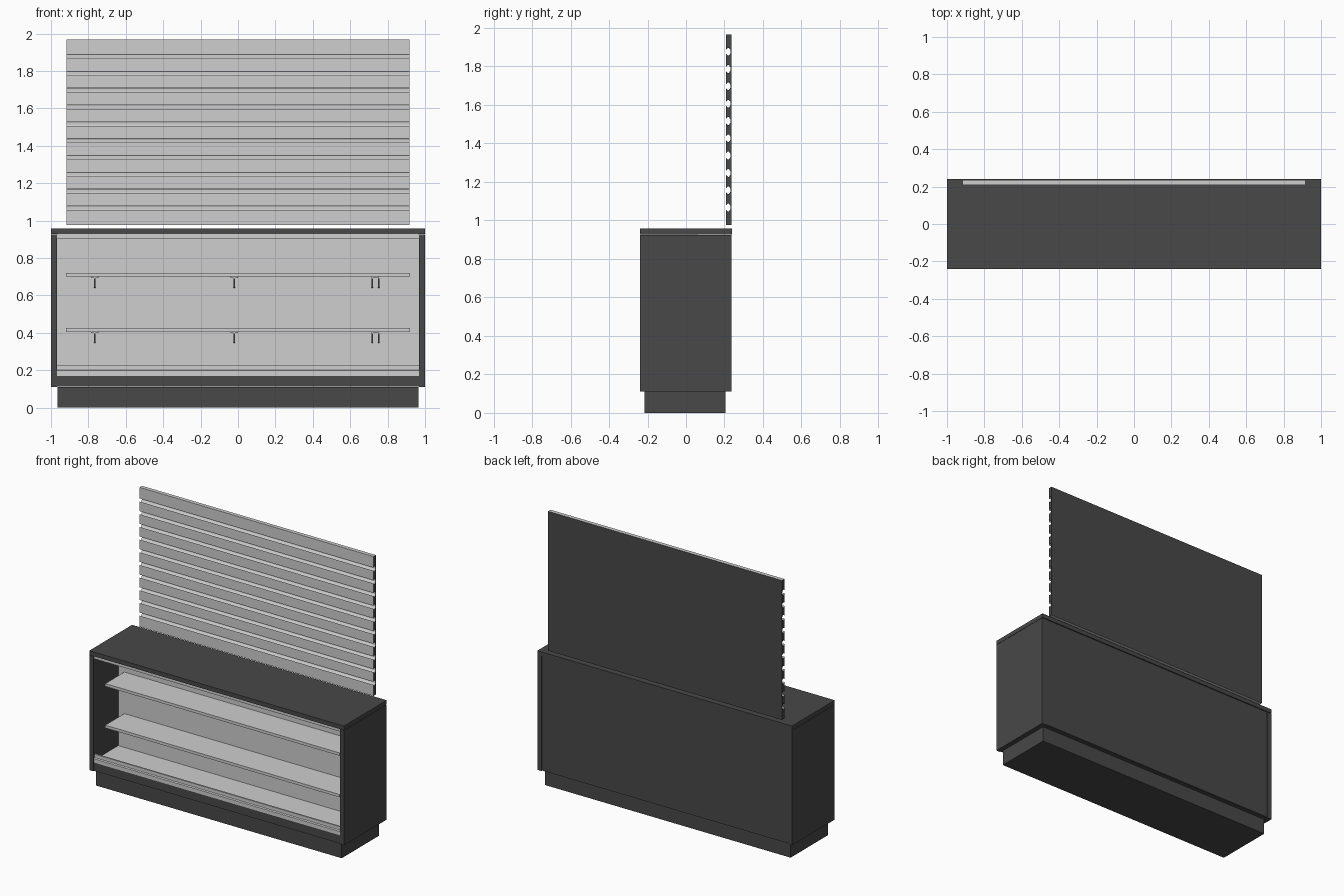
import bpy, bmesh

if "Cube" in bpy.data.objects:
    bpy.data.objects.remove(bpy.data.objects["Cube"])


def material(name, v):
    m = bpy.data.materials.new(name)
    m.diffuse_color = (v, v, v, 1)
    m.use_nodes = True
    m.node_tree.nodes["Principled BSDF"].inputs["Base Color"].default_value = m.diffuse_color
    return m


dark = material("charcoal laminate", 0.065)
light = material("pale grey metal", 0.62)


def box(name, x, y, z, mat):
    """Box from (min, max) pairs."""
    me = bpy.data.meshes.new(name)
    bm = bmesh.new()
    bmesh.ops.create_cube(bm, size=1)
    for v in bm.verts:
        v.co = [r[0] if c < 0 else r[1] for c, r in zip(v.co, (x, y, z))]
    bm.to_mesh(me)
    bm.free()
    me.materials.append(mat)
    ob = bpy.data.objects.new(name, me)
    bpy.context.collection.objects.link(ob)
    return ob


def extrude_x(name, profile, x0, x1, mats):
    """Extrude a (y, z) profile along x."""
    me = bpy.data.meshes.new(name)
    bm = bmesh.new()
    face = bm.faces.new([bm.verts.new((x0, y, z)) for y, z in profile])
    ext = bmesh.ops.extrude_face_region(bm, geom=[face])["geom"]
    bmesh.ops.translate(bm, vec=(x1 - x0, 0, 0),
                        verts=[g for g in ext if isinstance(g, bmesh.types.BMVert)])
    bmesh.ops.recalc_face_normals(bm, faces=bm.faces)
    # ends and back take the second colour
    for f in bm.faces:
        if len(mats) > 1 and (abs(f.normal.x) > 0.9 or
                              (f.normal.y > 0.9 and f.calc_center_median().y > 0.234)):
            f.material_index = 1
    bm.to_mesh(me)
    bm.free()
    for m in mats:
        me.materials.append(m)
    ob = bpy.data.objects.new(name, me)
    bpy.context.collection.objects.link(ob)
    return ob


# Cabinet carcass
box("plinth", (-0.965, 0.965), (-0.215, 0.205), (0, 0.11), dark)
box("base_panel", (-0.968, 0.968), (-0.235, 0.232), (0.112, 0.17), dark)
box("counter_top", (-1, 1), (-0.24, 0.24), (0.927, 0.957), dark)
for side, x in (("left", (-1, -0.968)), ("right", (0.968, 1))):
    box(side + "_side_panel", x, (-0.24, 0.237), (0.11, 0.925), dark)
box("rear_panel", (-0.965, 0.965), (0.205, 0.235), (0.115, 0.925), dark)

# Pale display interior
box("display_back", (-0.968, 0.968), (0.04, 0.06), (0.17, 0.927), light)
box("display_floor", (-0.968, 0.968), (-0.22, 0.04), (0.17, 0.185), light)
box("display_ceiling", (-0.968, 0.968), (-0.215, 0.04), (0.918, 0.927), light)
box("top_light_rail", (-0.968, 0.968), (-0.232, -0.212), (0.905, 0.927), light)

# Stepped front rail on the floor
extrude_x("floor_front_rail",
          [(-0.235, 0.17), (-0.235, 0.197), (-0.225, 0.201), (-0.225, 0.225),
           (-0.213, 0.225), (-0.213, 0.17)], -0.968, 0.968, [light])

# Shelves with brackets
for name, z in (("lower", 0.405), ("upper", 0.70)):
    box(name + "_shelf", (-0.92, 0.92), (-0.175, 0.04), (z, z + 0.02), light)
    for i, x in enumerate((-0.765, -0.02, 0.735)):
        part = f"{name}_bracket_{i + 1}"
        box(part + "_flange", (x - 0.02, x + 0.02), (-0.13, 0.04), (z - 0.006, z), light)
        # the last bracket is a two-sided channel
        for dx in ((-0.017, 0.017) if i == 2 else (0,)):
            extrude_x(part + "_web",
                      [(-0.13, z - 0.006), (-0.13, z - 0.014), (0.02, z - 0.06),
                       (0.04, z - 0.06), (0.04, z - 0.006)],
                      x + dx - 0.004, x + dx + 0.004, [light])

# Slotted display wall: one profile with ten undercut grooves
z0, z1, pitch = 0.977, 1.967, 0.09
groove = [(0.208, -0.011), (0.217, -0.020), (0.223, -0.020), (0.232, -0.007)]
groove += [(y, -z) for y, z in reversed(groove)]
profile = [(0.236, z0), (0.208, z0)]
for i in range(1, 11):
    profile += [(y, z0 + i * pitch + dz) for y, dz in groove]
profile += [(0.208, z1), (0.236, z1)]
extrude_x("slotted_wall", profile, -0.918, 0.918, [light, dark])
